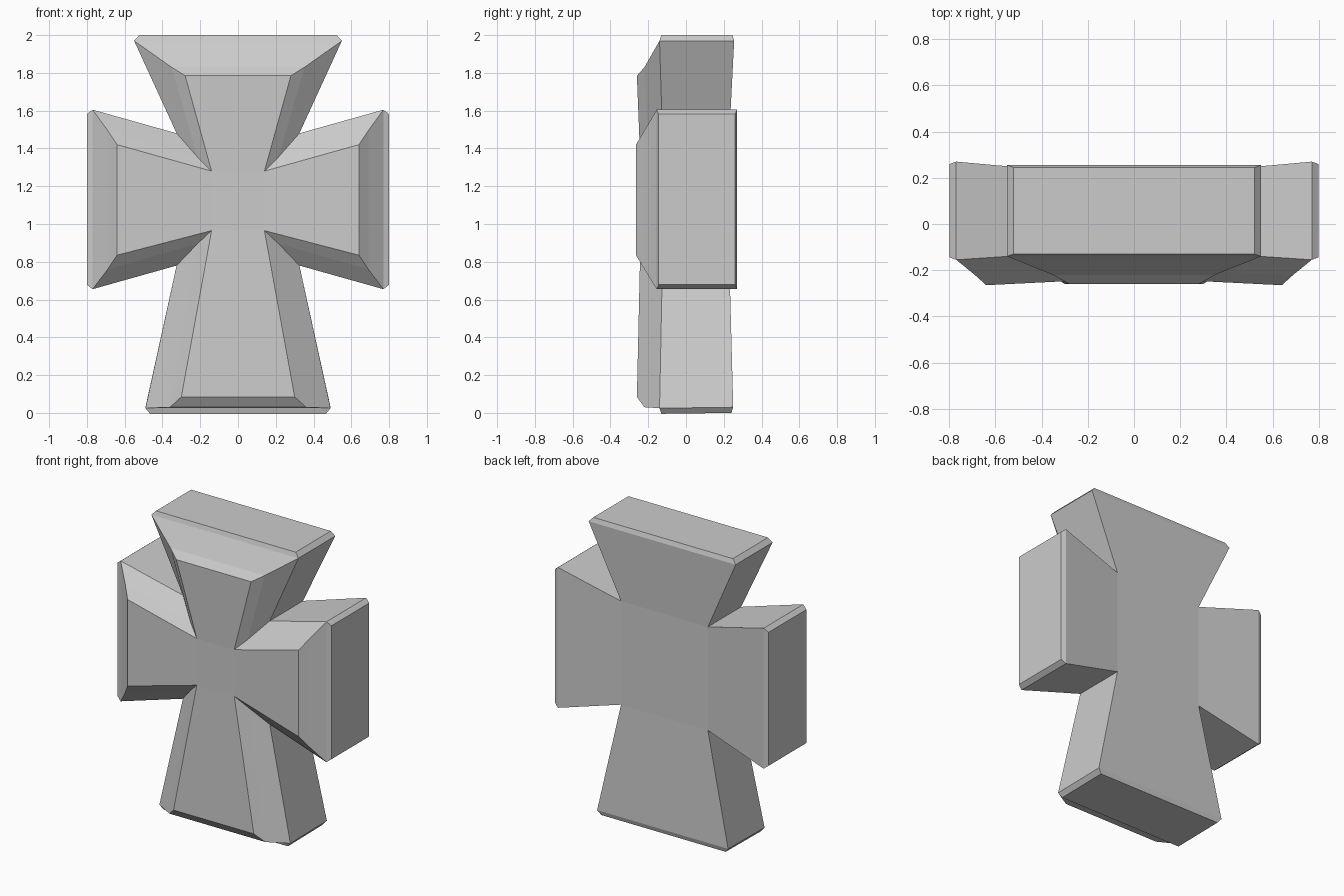
import bpy
import bmesh
from mathutils import Vector

cube = bpy.data.objects.get("Cube")
if cube:
    bpy.data.objects.remove(cube, do_unlink=True)

stone = bpy.data.materials.new("grey stone")
stone.use_nodes = True
colour = (0.6, 0.6, 0.6, 1)
stone.diffuse_color = colour
stone.node_tree.nodes["Principled BSDF"].inputs["Base Color"].default_value = colour

# Half outlines (x, y, z): top end, upper notch, arm top, arm bottom, lower notch, foot
back_edge = [(0.55, 0.255, 1.97), (0.325, 0.23, 1.48), (0.77, 0.27, 1.605),
             (0.77, 0.27, 0.655), (0.325, 0.23, 0.78), (0.49, 0.25, 0.03)]
front_edge = [(0.55, -0.14, 1.97), (0.325, -0.125, 1.48), (0.77, -0.155, 1.605),
              (0.77, -0.155, 0.655), (0.325, -0.125, 0.78), (0.49, -0.14, 0.025)]
raised_foot = [(0.352, -0.22, 1.83), (0.215, -0.2, 1.355), (0.69, -0.22, 1.495),
               (0.69, -0.22, 0.76), (0.215, -0.2, 0.895), (0.36, -0.22, 0.03)]
raised_face = [(0.28, -0.26, 1.785), (0.14, -0.24, 1.28), (0.64, -0.265, 1.42),
               (0.64, -0.265, 0.835), (0.14, -0.24, 0.965), (0.3, -0.26, 0.085)]

bm = bmesh.new()


def ring(half):
    """Mirror a half outline into a closed ring of vertices."""
    left = [(-x, y, z) for x, y, z in reversed(half)]
    return [bm.verts.new(p) for p in half + left]


def fill_cross(r):
    """Cover a ring with a centre panel and four flared arms."""
    bm.faces.new([r[i] for i in (1, 4, 7, 10)])
    for start in (1, 4, 7, 10):
        bm.faces.new([r[(start + k) % len(r)] for k in range(4)])


def bridge(a, b, skip=()):
    n = len(a)
    for i in range(n):
        if i not in skip:
            j = (i + 1) % n
            bm.faces.new((a[i], a[j], b[j], b[i]))


def end_cap(corners, direction):
    """Close an arm end with a narrow chamfer and a flat cap."""
    centre = sum((v.co for v in corners), Vector()) / len(corners)
    cap = [bm.verts.new(centre + (v.co - centre) * 0.95 + Vector(direction) * 0.03)
           for v in corners]
    bridge(corners, cap)
    bm.faces.new(cap)


# Body, sloping border and raised front cross
back, front, foot, face = [ring(h) for h in (back_edge, front_edge, raised_foot, raised_face)]
ends = {2: (1, 0, 0), 5: (0, 0, -1), 8: (-1, 0, 0), 11: (0, 0, 1)}
fill_cross(back)
bridge(back, front, skip=ends)
bridge(front, foot)
bridge(foot, face)
fill_cross(face)

# Chamfered arm ends
for i, direction in ends.items():
    j = (i + 1) % len(back)
    end_cap([back[i], back[j], front[j], front[i]], direction)

bmesh.ops.recalc_face_normals(bm, faces=bm.faces)
mesh = bpy.data.meshes.new("stone_cross")
bm.to_mesh(mesh)
bm.free()
mesh.materials.append(stone)
cross = bpy.data.objects.new("stone_cross", mesh)
bpy.context.collection.objects.link(cross)
